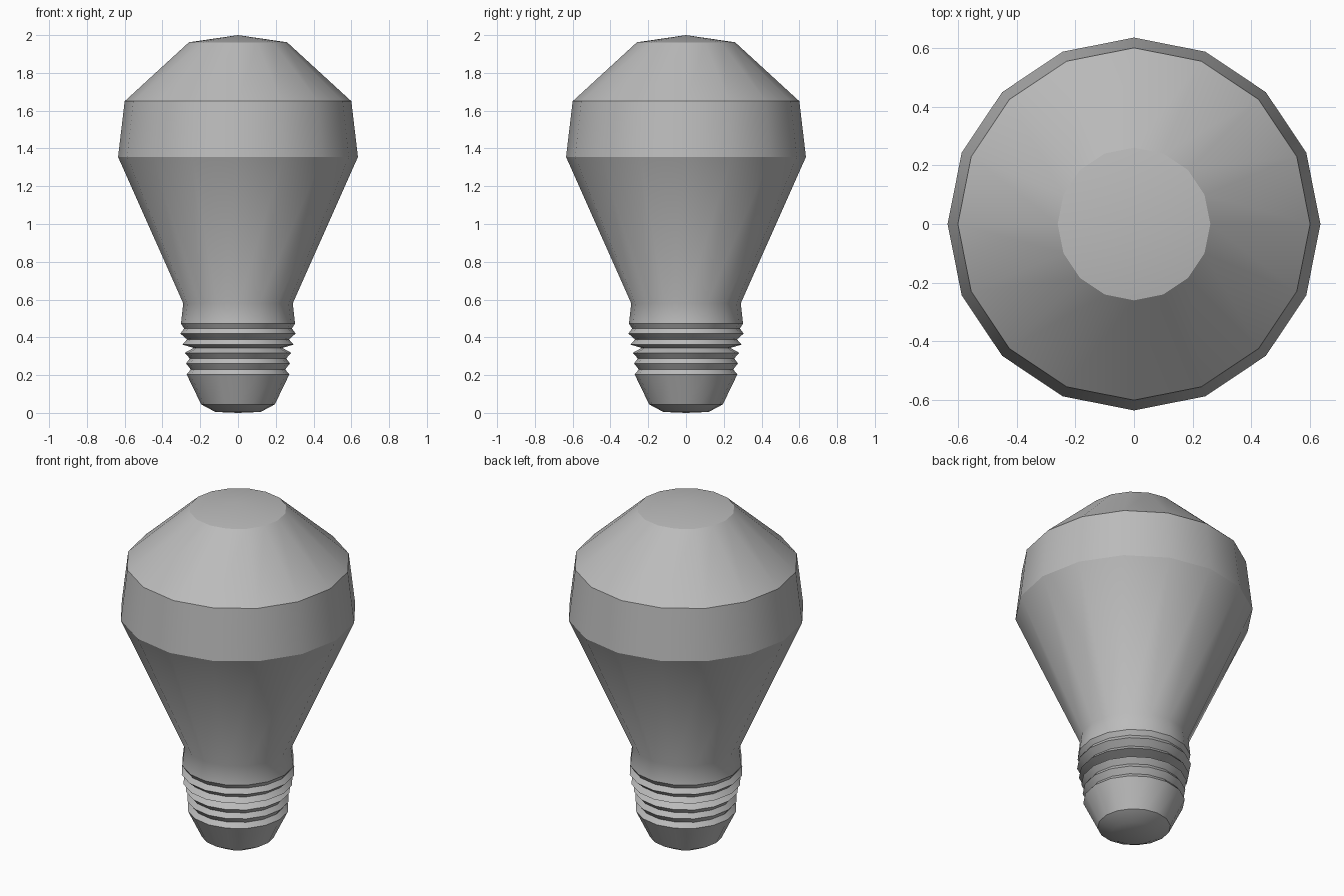
import bpy, bmesh
from math import cos, sin, pi, radians

cube = bpy.data.objects.get("Cube")
if cube:
    bpy.data.objects.remove(cube, do_unlink=True)

SIDES = 16

grey = bpy.data.materials.new("plain grey")
grey.use_nodes = True
colour = (0.5, 0.5, 0.5, 1)
grey.diffuse_color = colour
grey.node_tree.nodes["Principled BSDF"].inputs["Base Color"].default_value = colour

# Radius and height, from the base contact up to the crown
base = [(0.12, 0.005), (0.195, 0.045), (0.272, 0.204)]
thread = [(0.25, 0.23), (0.275, 0.262), (0.255, 0.288), (0.282, 0.318),
          (0.235, 0.344), (0.295, 0.362), (0.27, 0.389), (0.305, 0.42),
          (0.285, 0.447)]
glass = [(0.302, 0.473), (0.29, 0.58), (0.635, 1.355), (0.6, 1.65), (0.26, 1.962)]

bm = bmesh.new()


def ring(r, z):
    return [bm.verts.new((r * cos(2 * pi * i / SIDES), r * sin(2 * pi * i / SIDES), z))
            for i in range(SIDES)]


# Lathe the profile into a faceted body
rings = [ring(r, z) for r, z in base + thread + glass]
for low, high in zip(rings, rings[1:]):
    for i in range(SIDES):
        j = (i + 1) % SIDES
        bm.faces.new((low[i], low[j], high[j], high[i]))

# Close the contact and the crown with shallow cones
for end, z in ((rings[0], 0.0), (rings[-1], 2.0)):
    tip = bm.verts.new((0, 0, z))
    for i in range(SIDES):
        bm.faces.new((end[i], end[(i + 1) % SIDES], tip))
bmesh.ops.recalc_face_normals(bm, faces=bm.faces)

mesh = bpy.data.meshes.new("light_bulb")
bm.to_mesh(mesh)
bm.free()
mesh.materials.append(grey)
bulb = bpy.data.objects.new("light_bulb", mesh)
bpy.context.collection.objects.link(bulb)

# Smooth around the body, crisp between the bands
bpy.ops.object.select_all(action="DESELECT")
bulb.select_set(True)
bpy.context.view_layer.objects.active = bulb
bpy.ops.object.shade_smooth_by_angle(angle=radians(30))
